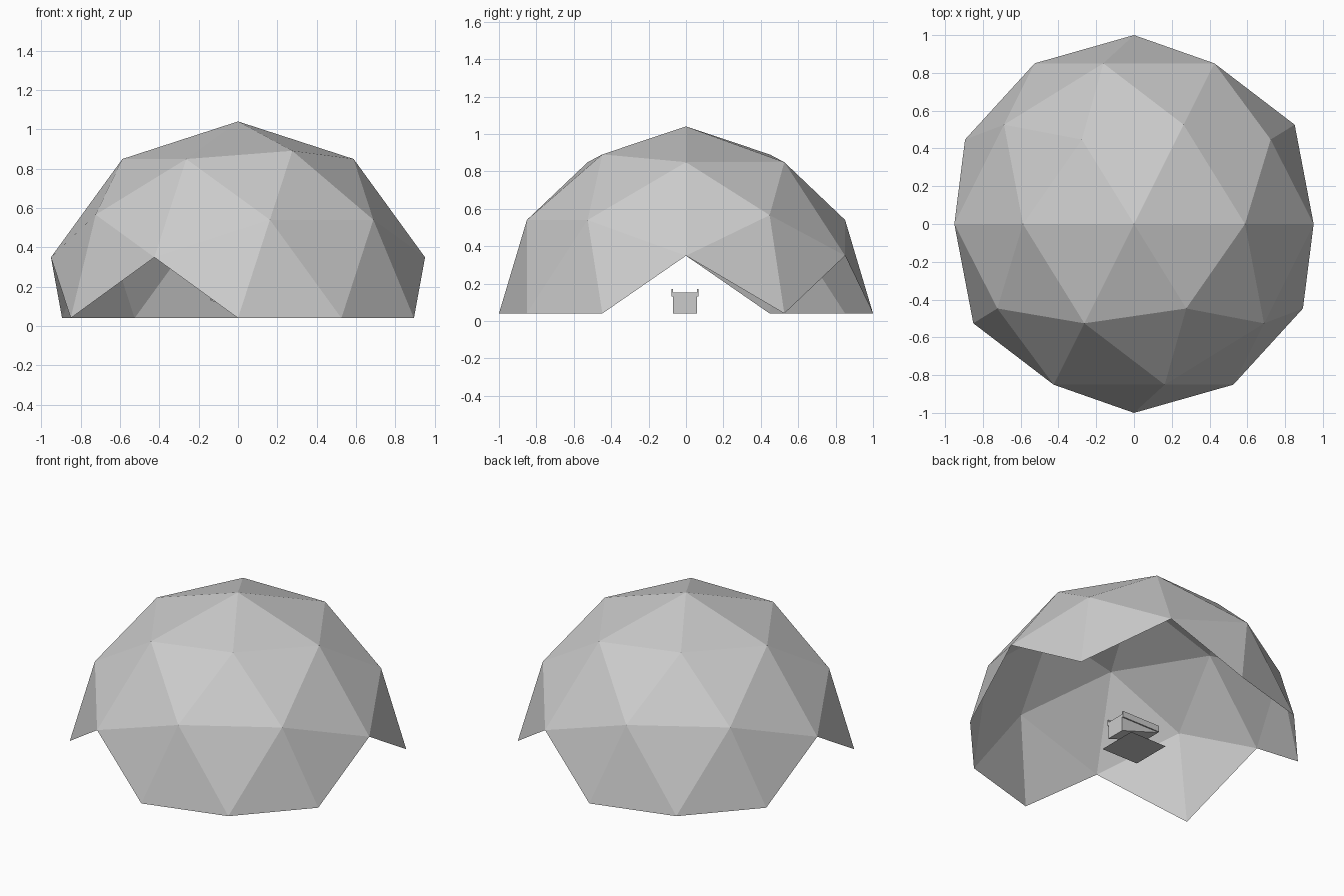
import bpy, bmesh
from mathutils import Matrix, Vector

if "Cube" in bpy.data.objects:
    bpy.data.objects.remove(bpy.data.objects["Cube"])

grey = bpy.data.materials.new("plain_grey")
grey.diffuse_color = (0.6, 0.6, 0.6, 1)
grey.use_nodes = True
grey.node_tree.nodes["Principled BSDF"].inputs["Base Color"].default_value = grey.diffuse_color


def add(name, bm):
    mesh = bpy.data.meshes.new(name)
    bm.to_mesh(mesh)
    bm.free()
    mesh.materials.append(grey)
    ob = bpy.data.objects.new(name, mesh)
    bpy.context.collection.objects.link(ob)
    return ob


# dome shell: faceted sphere with its five-sided pole facing front,
# every face that reaches below the equator removed (leaves the doorways)
bm = bmesh.new()
bmesh.ops.create_icosphere(bm, subdivisions=2, radius=1,
                           matrix=Matrix.Rotation(1.5707963, 4, 'X'))
low = [f for f in bm.faces if min(v.co.z for v in f.verts) < -0.01]
bmesh.ops.delete(bm, geom=low, context='FACES')
bmesh.ops.translate(bm, verts=bm.verts, vec=(0, 0, 0.04))
add("dome_shell", bm)

# floor mat: single flat sheet on the ground
bm = bmesh.new()
bmesh.ops.create_grid(bm, x_segments=1, y_segments=1, size=0.133)
bmesh.ops.reverse_faces(bm, faces=bm.faces)
add("floor_mat", bm)

# wedge body: side profile extruded across y, underside rises towards -x
bm = bmesh.new()
profile = [(0.14, 0.04), (0.14, 0.152), (-0.14, 0.152), (-0.14, 0.13)]
side = bm.faces.new([bm.verts.new((x, -0.07, z)) for x, z in profile])
ext = bmesh.ops.extrude_face_region(bm, geom=[side])
moved = [g for g in ext['geom'] if isinstance(g, bmesh.types.BMVert)]
bmesh.ops.translate(bm, verts=moved, vec=(0, 0.128, 0))
bmesh.ops.recalc_face_normals(bm, faces=bm.faces)
add("wedge_body", bm)

# side rails: thin upright boards along both long sides
for name, y in (("front_rail", -0.074), ("back_rail", 0.062)):
    bm = bmesh.new()
    bmesh.ops.create_cube(bm, size=1, matrix=Matrix.LocRotScale(
        Vector((0, y, 0.151)), None, Vector((0.28, 0.008, 0.04))))
    add(name, bm)
